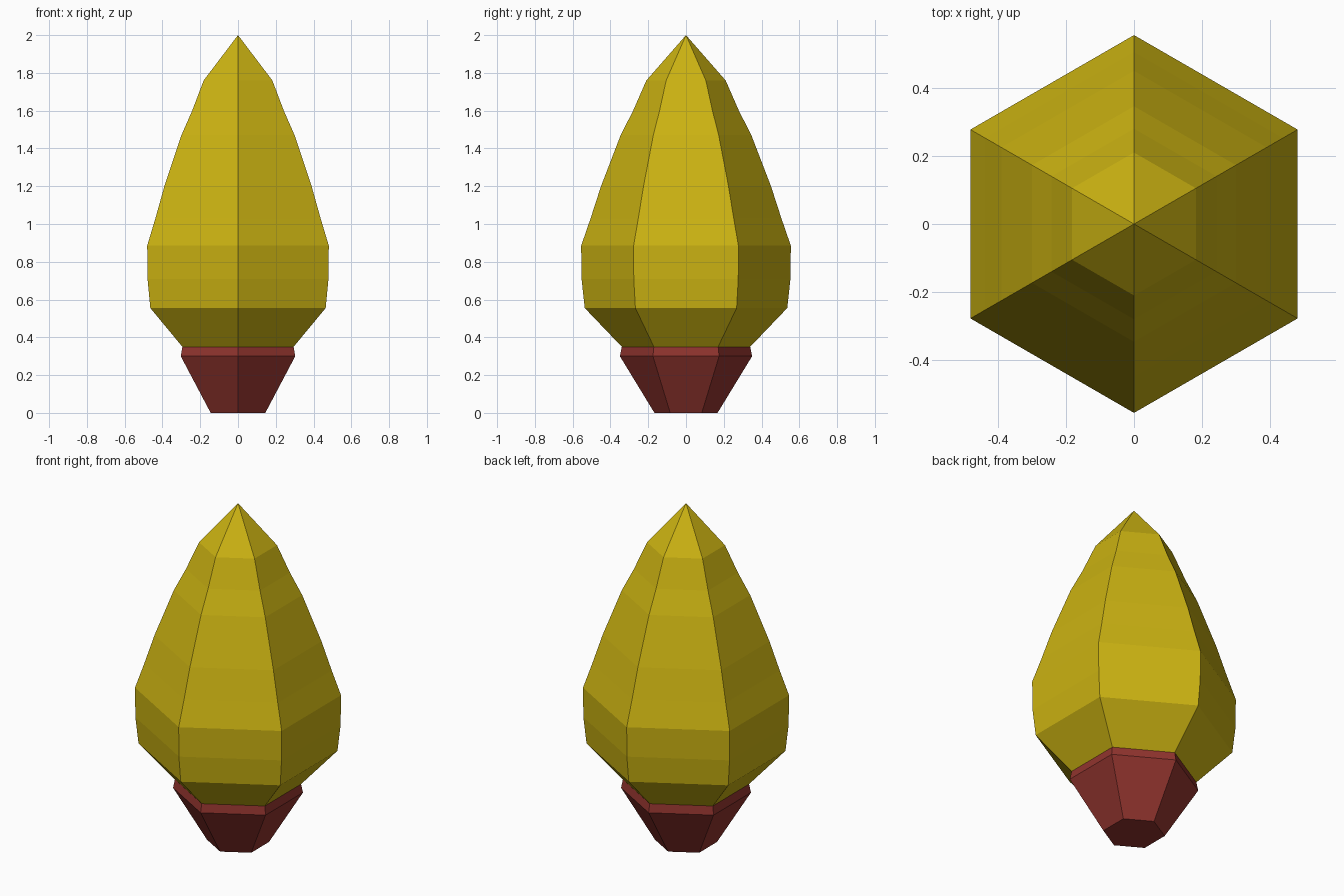
import bpy, bmesh, math

cube = bpy.data.objects.get("Cube")
if cube:
    bpy.data.objects.remove(cube, do_unlink=True)

SIDES = 6


def make_material(name, colour):
    mat = bpy.data.materials.new(name)
    mat.use_nodes = True
    mat.diffuse_color = colour
    mat.node_tree.nodes["Principled BSDF"].inputs["Base Color"].default_value = colour
    return mat


def lathe(name, profile, mat, cap_bottom=False):
    """Six-sided flat-shaded solid from (radius, height) rings; radius 0 is a tip."""
    bm = bmesh.new()
    rings = []
    for radius, z in profile:
        count = SIDES if radius > 0 else 1
        angles = [math.pi / 2 + math.tau * i / SIDES for i in range(count)]
        rings.append([bm.verts.new((radius * math.cos(a), radius * math.sin(a), z))
                      for a in angles])
    for low, high in zip(rings, rings[1:]):
        for i in range(SIDES):
            j = (i + 1) % SIDES
            if len(high) == 1:
                bm.faces.new((low[i], low[j], high[0]))
            else:
                bm.faces.new((low[i], low[j], high[j], high[i]))
    if cap_bottom:
        bm.faces.new(rings[0][::-1])
    mesh = bpy.data.meshes.new(name)
    bm.to_mesh(mesh)
    bm.free()
    mesh.materials.append(mat)
    obj = bpy.data.objects.new(name, mesh)
    bpy.context.collection.objects.link(obj)
    return obj


yellow = make_material("leaf yellow", (0.60, 0.45, 0.006, 1))
red = make_material("bark red", (0.28, 0.034, 0.027, 1))

# Tapered trunk with a bevelled rim
lathe("trunk", [(0.167, 0), (0.35, 0.30), (0.34, 0.35)], red, cap_bottom=True)

# Faceted crown rising from the trunk rim to a point
lathe("foliage", [(0.34, 0.35), (0.536, 0.555), (0.553, 0.71), (0.555, 0.885),
                  (0.505, 1.03), (0.45, 1.2), (0.346, 1.47), (0.28, 1.6),
                  (0.21, 1.76), (0, 2)], yellow)
